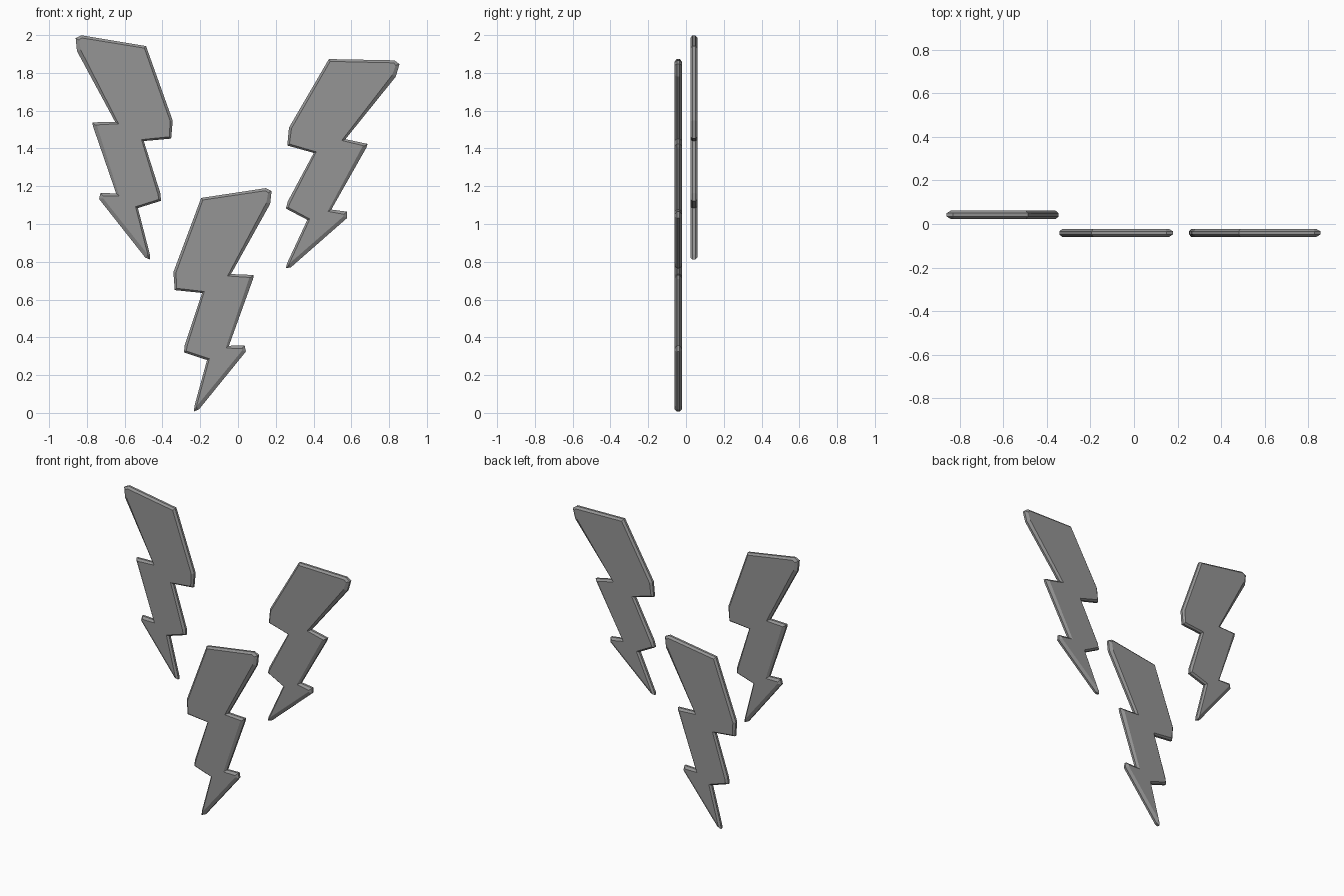
import bpy, bmesh, math
from mathutils import Vector, Matrix

cube = bpy.data.objects.get("Cube")
if cube:
    bpy.data.objects.remove(cube, do_unlink=True)

grey = bpy.data.materials.new("grey")
grey.use_nodes = True
grey.diffuse_color = (0.3, 0.3, 0.3, 1)
grey.node_tree.nodes["Principled BSDF"].inputs["Base Color"].default_value = grey.diffuse_color

# Bolt outline (x, z), clockwise from the upper left corner
OUTLINE = [Vector(p) for p in (
    (-0.195, 1.138), (0.148, 1.19), (0.178, 1.175), (0.17, 1.106),
    (-0.037, 0.735), (0.083, 0.73), (0.08, 0.71), (-0.048, 0.355), (0.035, 0.358),
    (0.042, 0.325), (-0.207, 0.018), (-0.233, 0.008), (-0.231, 0.035),
    (-0.164, 0.28), (-0.286, 0.32), (-0.282, 0.36), (-0.19, 0.635),
    (-0.335, 0.65), (-0.342, 0.745))]
PIVOT = OUTLINE[0]
HALF = 0.019


def inset_points(points):
    """Move each corner inward, further on right-facing sides."""
    result = []
    for i, p in enumerate(points):
        a = (p - points[i - 1]).normalized()
        b = (points[(i + 1) % len(points)] - p).normalized()
        out = Vector((-(a.y + b.y), a.x + b.x)).normalized()
        result.append(p - out * (0.021 if out.x > 0.3 else 0.014))
    return result


def make_bolt(name, place, tilt, turn):
    """Bolt with bevelled rims, hung from its upper corner."""
    bm = bmesh.new()
    inner = inset_points(OUTLINE)
    rings = []
    for points, y in ((inner, -HALF), (OUTLINE, -HALF * 0.4),
                      (OUTLINE, HALF * 0.4), (inner, HALF)):
        rings.append([bm.verts.new((p.x - PIVOT.x, y, p.y - PIVOT.y)) for p in points])
    # Rim strips
    for near, far in zip(rings, rings[1:]):
        for i in range(len(near)):
            j = (i + 1) % len(near)
            bm.faces.new((near[i], near[j], far[j], far[i]))
    # Front and back faces
    bm.faces.new(rings[0])
    bm.faces.new(rings[-1][::-1])
    bmesh.ops.recalc_face_normals(bm, faces=bm.faces)
    # Lean in the plane, then turn about the upright axis
    bm.transform(Matrix.Translation(place) @ Matrix.Rotation(turn, 4, "Z")
                 @ Matrix.Rotation(math.radians(tilt), 4, "Y"))
    mesh = bpy.data.meshes.new(name)
    bm.to_mesh(mesh)
    bm.free()
    mesh.materials.append(grey)
    obj = bpy.data.objects.new(name, mesh)
    bpy.context.collection.objects.link(obj)


make_bolt("centre_bolt", (PIVOT.x, -0.041, PIVOT.y), 0, 0)
make_bolt("left_bolt", (0.481, -0.041, 1.873), 9.7, 0)
make_bolt("right_bolt", (-0.487, 0.042, 1.942), -0.8, math.pi)
